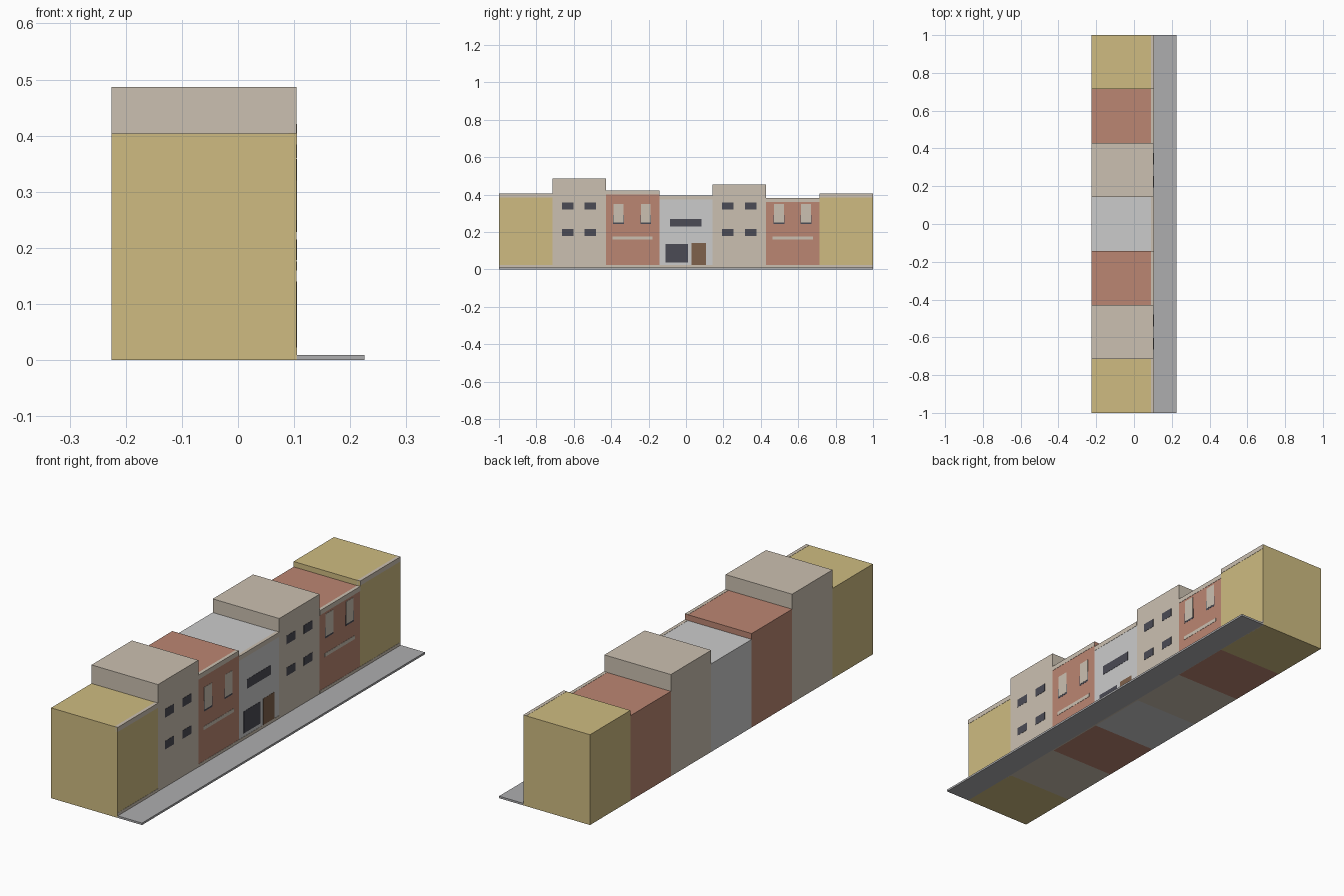
import bpy

if "Cube" in bpy.data.objects:
    bpy.data.objects.remove(bpy.data.objects["Cube"])

X_BACK, X_FACE = -0.225, 0.104
W = 2 / 7  # width of one house


def material(name, rgb):
    m = bpy.data.materials.new(name)
    m.diffuse_color = (*rgb, 1)
    m.use_nodes = True
    m.node_tree.nodes["Principled BSDF"].inputs["Base Color"].default_value = m.diffuse_color
    return m


YELLOW = material("yellow_render", (0.62, 0.50, 0.22))
RED = material("red_brick", (0.50, 0.24, 0.17))
BEIGE = material("beige_stone", (0.60, 0.53, 0.44))
WHITE = material("white_render", (0.63, 0.63, 0.62))
DARK = material("dark_glass", (0.07, 0.07, 0.09))
BROWN = material("brown_wood", (0.21, 0.12, 0.07))
GREY = material("grey_paving", (0.42, 0.42, 0.43))
SHOP = material("shop_grey", (0.20, 0.20, 0.21))


def box(name, x, y, z, mat):
    bpy.ops.mesh.primitive_cube_add(
        size=1, location=[(a + b) / 2 for a, b in (x, y, z)])
    ob = bpy.context.object
    ob.name = name
    ob.scale = [b - a for a, b in (x, y, z)]
    ob.data.materials.append(mat)
    return ob


def panel(name, y0, y, z, mat, lift=0.001):
    """Thin facade panel; y is measured from the left edge of the house."""
    box(name, (X_FACE - 0.004, X_FACE + lift), (y0 + y[0], y0 + y[1]), z, mat)


def house(i, h, mat, name):
    y0 = -1 + i * W
    box(name, (X_BACK, X_FACE), (y0, y0 + W), (0, h), mat)
    return y0


def trim(y0, h):
    # cornice at the roof edge and plinth at the ground
    box("cornice", (0.09, X_FACE + 0.001), (y0, y0 + W), (h - 0.02, h + 0.0008), BEIGE)
    box("plinth", (0.098, X_FACE + 0.001), (y0, y0 + W), (0.0, 0.022), BEIGE)


# yellow end houses
for i in (0, 6):
    y0 = house(i, 0.404, YELLOW, "yellow_house")
    trim(y0, 0.404)

# tall beige houses with four windows
for i, h in ((1, 0.487), (4, 0.455)):
    y0 = house(i, h, BEIGE, "beige_house")
    for y in ((0.05, 0.112), (0.172, 0.234)):
        for z in ((0.178, 0.215), (0.32, 0.358)):
            panel("window", y0, y, z, DARK)

# red shop houses
for i, h in ((2, 0.42), (5, 0.38)):
    y0 = house(i, h, RED, "red_house")
    trim(y0, h)
    for y in ((0.038, 0.098), (0.184, 0.242)):
        panel("window_glass", y0, y, (0.242, 0.29), DARK, 0.0006)
        panel("window_blind", y0, (y[0] + 0.003, y[1] - 0.003), (0.25, 0.35), BEIGE)
    panel("shop_ledge", y0, (0.035, 0.25), (0.16, 0.176), BEIGE)

# white middle house
y0 = house(3, 0.394, WHITE, "white_house")
trim(y0, 0.394)
panel("wide_window", y0, (0.058, 0.225), (0.228, 0.27), DARK)
panel("shop_window", y0, (0.034, 0.153), (0.037, 0.135), DARK)
panel("door", y0, (0.172, 0.25), (0.022, 0.14), BROWN)

# pavement
box("pavement", (0.104, 0.225), (-1, 1), (0, 0.009), GREY)
